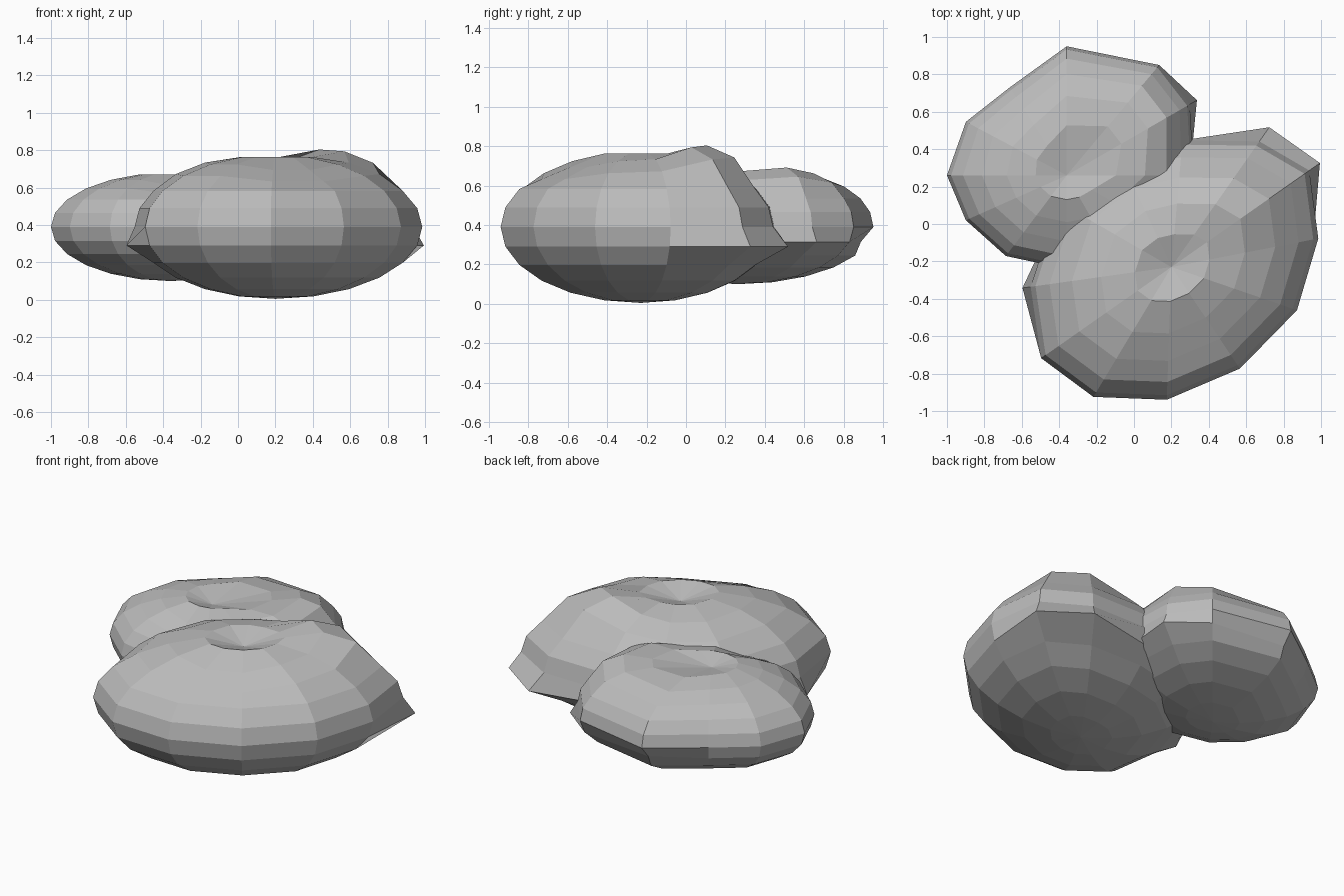
import bpy, bmesh
from math import sin, cos, radians

if "Cube" in bpy.data.objects:
    bpy.data.objects.remove(bpy.data.objects["Cube"])

grey = bpy.data.materials.new("stone grey")
grey.diffuse_color = (0.5, 0.5, 0.5, 1)
grey.use_nodes = True
grey.node_tree.nodes["Principled BSDF"].inputs["Base Color"].default_value = grey.diffuse_color


def blob(name, centre, half_height, dent, segments):
    """Squashed lumpy sphere with a dented crown.
    Each segment: angle, radius, top boxiness power, shoulder lift, low spike."""
    cx, cy, cz = centre
    bm = bmesh.new()
    rings = []
    for lat in range(-75, 90, 15):
        ring = []
        for ang, rad, power, lift, spike in segments:
            c = cos(radians(lat))
            r = rad * (c ** power if lat > 0 else c)
            z = cz + half_height * sin(radians(lat))
            if lat in (45, 60):
                z += lift
            if lat == -15:
                r += spike
            a = radians(ang)
            ring.append(bm.verts.new((cx + r * cos(a), cy + r * sin(a), z)))
        rings.append(ring)
    bottom = bm.verts.new((cx, cy, cz - half_height))
    top = bm.verts.new((cx, cy, cz + half_height - dent))
    n = len(segments)
    for i in range(n):
        j = (i + 1) % n
        for lo, hi in zip(rings, rings[1:]):
            bm.faces.new((lo[i], lo[j], hi[j], hi[i]))
        bm.faces.new((bottom, rings[0][j], rings[0][i]))
        bm.faces.new((top, rings[-1][i], rings[-1][j]))
    bmesh.ops.recalc_face_normals(bm, faces=bm.faces)
    mesh = bpy.data.meshes.new(name)
    bm.to_mesh(mesh)
    bm.free()
    mesh.materials.append(grey)
    bpy.context.collection.objects.link(bpy.data.objects.new(name, mesh))


# large front lobe
blob("large_lobe", (0.2, -0.23, 0.39), 0.385, 0.07, [
    (-92, 0.71, 1, -0.03, 0), (-56, 0.655, 1, -0.03, 0),
    (-19, 0.71, 1, 0, 0), (11, 0.80, 1, 0.01, 0),
    (35, 0.90, 1, 0.07, 0.10), (55, 0.82, 1, 0.08, 0.12),
    (85, 0.68, 1, 0.02, 0), (115, 0.66, 1, 0, 0),
    (150, 0.70, 1, 0, 0), (188, 0.76, 1, 0.01, 0.07),
    (215, 0.85, 1, 0, 0), (239, 0.81, 1, 0, 0)])

# small rear lobe, boxier towards the back right
blob("small_lobe", (-0.36, 0.26, 0.39), 0.29, 0.05, [
    (0, 0.68, 0.7, 0.03, 0), (30, 0.76, 0.6, 0.05, 0.07),
    (50, 0.77, 0.6, 0.02, 0), (90, 0.69, 0.7, 0, -0.04),
    (123, 0.56, 0.8, 0, 0), (152, 0.61, 0.9, 0, 0),
    (180, 0.64, 1, 0, 0), (204, 0.59, 1, 0, 0),
    (233, 0.54, 1, 0, 0), (270, 0.50, 1, -0.03, 0),
    (300, 0.52, 1, 0, 0), (330, 0.60, 1, 0, 0)])
